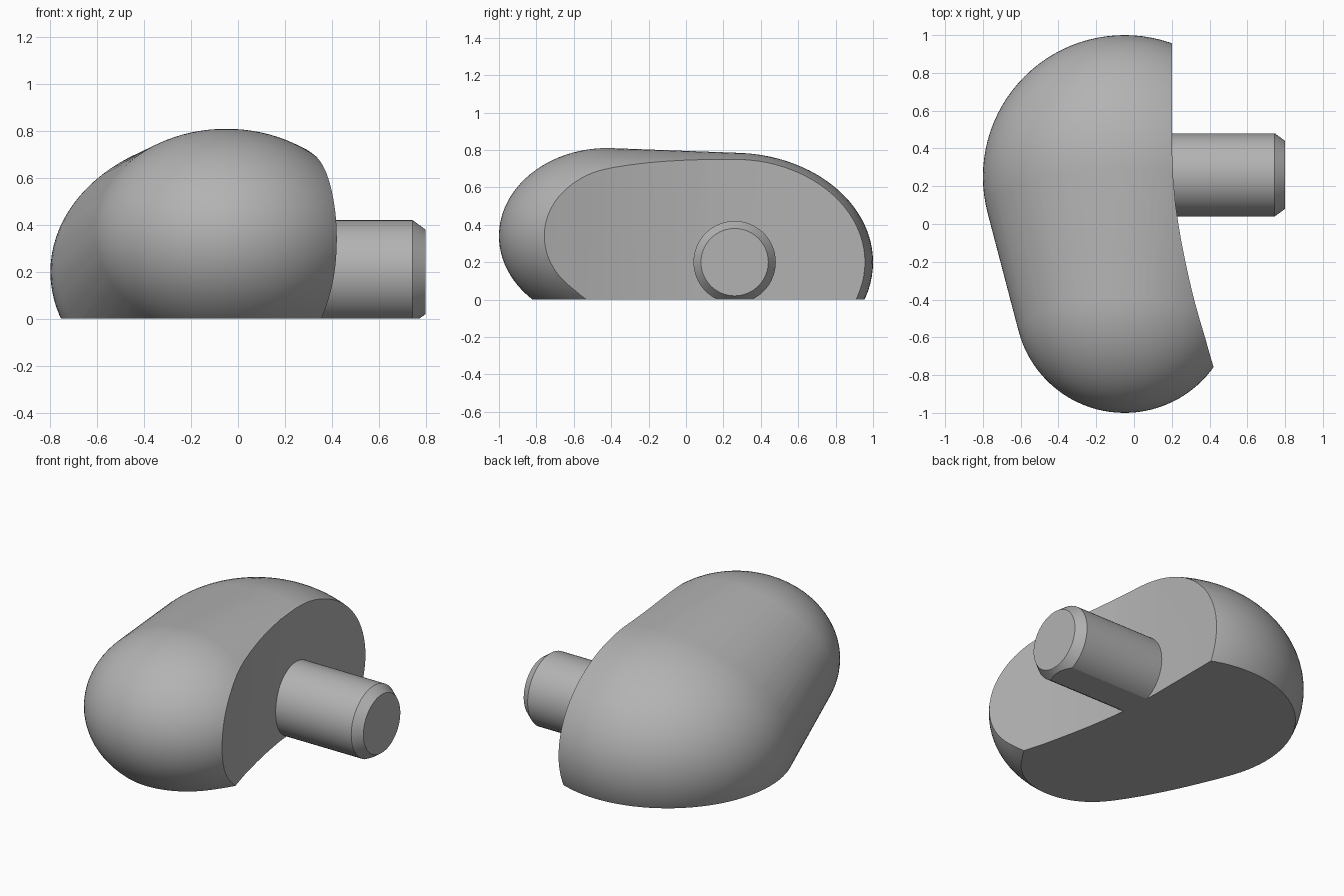
import bpy, bmesh
from math import radians, pi, sin, cos, sqrt
from mathutils import Matrix, Vector

cube = bpy.data.objects.get("Cube")
if cube:
    bpy.data.objects.remove(cube, do_unlink=True)

grey = bpy.data.materials.new("plain_grey")
grey.use_nodes = True
colour = (0.45, 0.45, 0.45, 1)
grey.diffuse_color = colour
grey.node_tree.nodes["Principled BSDF"].inputs["Base Color"].default_value = colour


def make_object(name, bm):
    bmesh.ops.recalc_face_normals(bm, faces=bm.faces[:])
    mesh = bpy.data.meshes.new(name)
    bm.to_mesh(mesh)
    bm.free()
    mesh.materials.append(grey)
    obj = bpy.data.objects.new(name, mesh)
    bpy.context.collection.objects.link(obj)
    return obj


def smooth(obj):
    bpy.ops.object.select_all(action='DESELECT')
    obj.select_set(True)
    bpy.context.view_layer.objects.active = obj
    bpy.ops.object.shade_smooth_by_angle(angle=radians(25))


# Body: convex skin around a wide back ellipsoid and a smaller front one
bm = bmesh.new()
for centre, radii in (((-0.05, 0.25, 0.2), (0.75, 0.75, 0.585)),
                      ((-0.05, -0.42, 0.34), (0.58, 0.58, 0.47))):
    place = Matrix.Translation(centre) @ Matrix.Diagonal((*radii, 1))
    bmesh.ops.create_uvsphere(bm, u_segments=96, v_segments=48, radius=1, matrix=place)
bmesh.ops.delete(bm, geom=bm.faces[:], context='FACES_ONLY')
hull = bmesh.ops.convex_hull(bm, input=bm.verts[:])
spare = set(hull["geom_interior"]) | set(hull["geom_unused"])
bmesh.ops.delete(bm, geom=[g for g in spare if isinstance(g, bmesh.types.BMVert)], context='VERTS')
loose = [e for e in bm.edges if not e.link_faces]
bmesh.ops.delete(bm, geom=loose, context='EDGES')
body = make_object("body", bm)

# Keep block: flat base, and a side wall that is straight then sweeps outward
wall = [(0.2, 1.2), (0.2, 0.42), (0.207, 0.25), (0.22, 0.1), (0.235, 0), (0.252, -0.1),
        (0.272, -0.2), (0.294, -0.3), (0.318, -0.4), (0.346, -0.5),
        (0.376, -0.6), (0.404, -0.7), (0.422, -0.76), (0.5, -1.0), (0.57, -1.2)]
bm = bmesh.new()
outline = [(-1, 1.2)] + wall + [(-1, -1.2)]
face = bm.faces.new([bm.verts.new((x, y, 0)) for x, y in outline])
side = bmesh.ops.extrude_face_region(bm, geom=[face])
bmesh.ops.translate(bm, vec=(0, 0, 1.2),
                    verts=[g for g in side["geom"] if isinstance(g, bmesh.types.BMVert)])
keep = make_object("keep_block", bm)

trim = body.modifiers.new("trim", 'BOOLEAN')
trim.operation = 'INTERSECT'
trim.solver = 'EXACT'
trim.object = keep
bpy.context.view_layer.objects.active = body
body.select_set(True)
bpy.ops.object.modifier_apply(modifier=trim.name)
bpy.data.objects.remove(keep, do_unlink=True)
smooth(body)

# Peg: chamfered cylinder along x, shaved flat at the base
bm = bmesh.new()
steps = 64
rings = []
for x, r in ((0.195, 0.22), (0.745, 0.22), (0.8, 0.18)):
    rings.append([bm.verts.new((x, 0.26 + r * cos(2 * pi * i / steps),
                                0.2 + r * sin(2 * pi * i / steps))) for i in range(steps)])
for a, b in zip(rings, rings[1:]):
    for i in range(steps):
        j = (i + 1) % steps
        bm.faces.new((a[i], a[j], b[j], b[i]))
bm.faces.new(rings[0])
bm.faces.new(rings[-1])
cut = bmesh.ops.bisect_plane(bm, geom=bm.verts[:] + bm.edges[:] + bm.faces[:],
                             plane_co=(0, 0, 0), plane_no=(0, 0, -1), clear_outer=True)
bmesh.ops.holes_fill(bm, edges=[e for e in bm.edges if e.is_boundary], sides=0)
peg = make_object("peg", bm)
smooth(peg)
